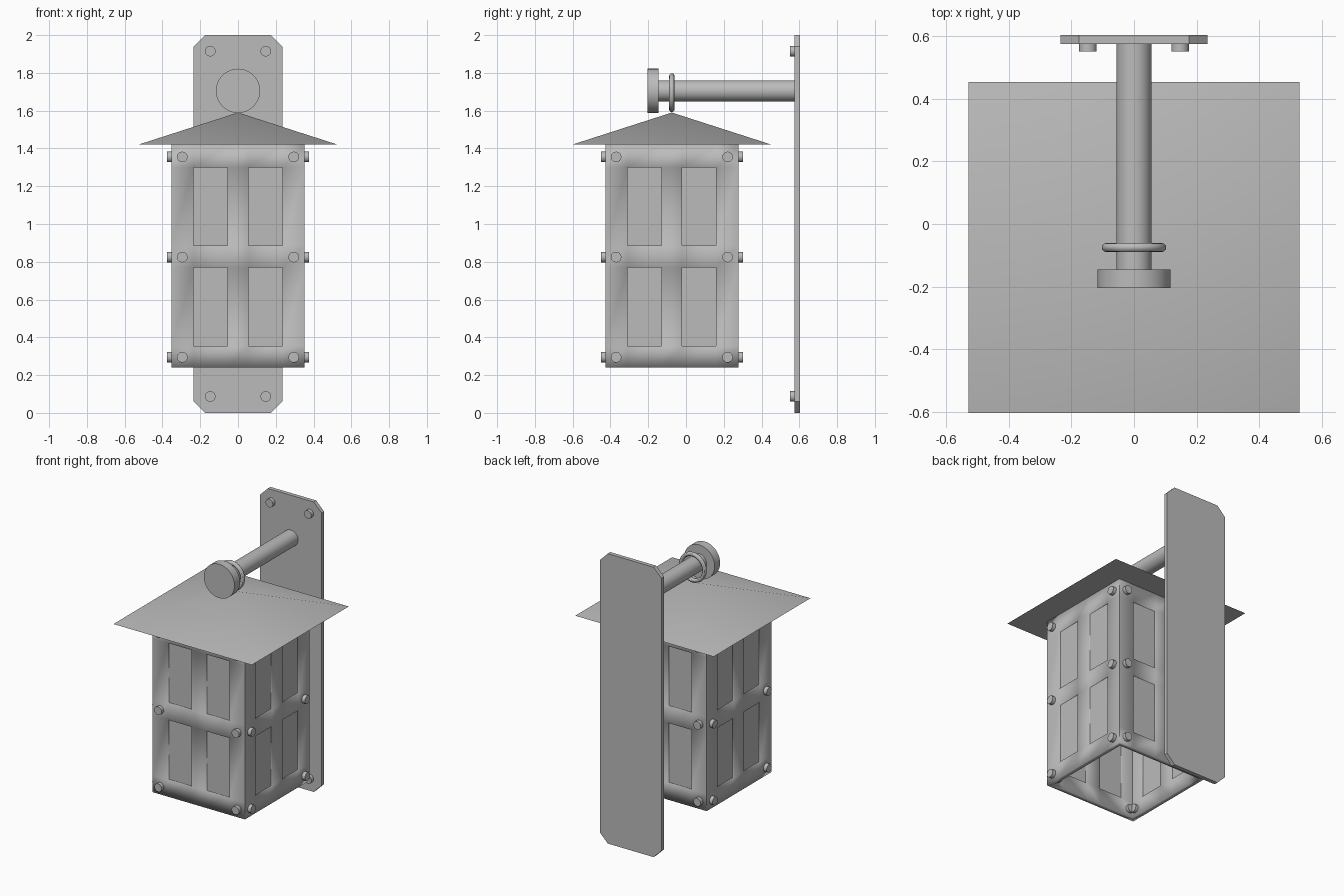
import bpy
import bmesh
from math import pi
from mathutils import Matrix, Vector

if "Cube" in bpy.data.objects:
    bpy.data.objects.remove(bpy.data.objects["Cube"])

GREY = (0.5, 0.5, 0.5, 1)
metal = bpy.data.materials.new("grey metal")
metal.use_nodes = True
metal.diffuse_color = GREY
metal.node_tree.nodes["Principled BSDF"].inputs["Base Color"].default_value = GREY

CY = -0.075               # lantern axis in y
HALF = 0.352              # half width of the lantern body
BOTTOM, TOP = 0.24, 1.42
WALL = 0.03
ARM_Z = 1.705
QUARTERS = [Matrix.Rotation(i * pi / 2, 4, 'Z') for i in range(4)]


def finish(obj):
    """Give the part its material and smooth its round surfaces."""
    obj.data.materials.clear()
    obj.data.materials.append(metal)
    bpy.ops.object.select_all(action='DESELECT')
    obj.select_set(True)
    bpy.context.view_layer.objects.active = obj
    bpy.ops.object.shade_smooth_by_angle()
    return obj


def from_bmesh(name, bm, location=(0, 0, 0)):
    mesh = bpy.data.meshes.new(name)
    bm.to_mesh(mesh)
    bm.free()
    obj = bpy.data.objects.new(name, mesh)
    obj.location = location
    bpy.context.collection.objects.link(obj)
    return finish(obj)


def add_rod(bm, x, z, y0, y1, radius, segments=24, turn=Matrix()):
    """Closed cylinder running along y, then turned about z."""
    place = turn @ Matrix.Translation((x, (y0 + y1) / 2, z)) @ Matrix.Rotation(pi / 2, 4, 'X')
    bmesh.ops.create_cone(bm, cap_ends=True, segments=segments, radius1=radius,
                          radius2=radius, depth=abs(y1 - y0), matrix=place)


def add_box(bm, centre, size, turn=Matrix()):
    place = turn @ Matrix.Translation(centre) @ Matrix.Diagonal((*size, 1))
    bmesh.ops.create_cube(bm, size=1, matrix=place)


# Lantern walls: four gridded sides with the window cells left open
columns = [-HALF, -0.235, -0.055, 0.055, 0.235, HALF]
rows = [BOTTOM, 0.355, 0.77, 0.885, 1.30, TOP]
windows = [(i, j) for i in (1, 3) for j in (1, 3)]
bm = bmesh.new()
for turn in QUARTERS:
    grid = [[bm.verts.new(turn @ Vector((x, -HALF, z))) for z in rows] for x in columns]
    for i in range(5):
        for j in range(5):
            if (i, j) not in windows:
                bm.faces.new((grid[i][j], grid[i + 1][j], grid[i + 1][j + 1], grid[i][j + 1]))
bmesh.ops.remove_doubles(bm, verts=bm.verts, dist=0.0001)
walls = from_bmesh("lantern_walls", bm, (0, CY, 0))
shell = walls.modifiers.new("thickness", 'SOLIDIFY')
shell.thickness = WALL
shell.offset = -1
shell.use_even_offset = True

# Panes set halfway into the wall openings
bm = bmesh.new()
for turn in QUARTERS:
    for i, j in windows:
        x0, x1, z0, z1 = columns[i], columns[i + 1], rows[j], rows[j + 1]
        add_box(bm, ((x0 + x1) / 2, -HALF + WALL / 2, (z0 + z1) / 2),
                (x1 - x0, 0.008, z1 - z0), turn)
from_bmesh("window_panes", bm, (0, CY, 0))

# Rivets passing through the walls
bm = bmesh.new()
for turn in QUARTERS:
    for x in (-0.295, 0.295):
        for z in (0.295, 0.825, 1.355):
            add_rod(bm, x, z, -HALF - 0.024, -HALF + WALL + 0.02, 0.028, turn=turn)
from_bmesh("wall_rivets", bm, (0, CY, 0))

# Low pyramid roof with a flat underside
bm = bmesh.new()
eave, rise = 0.528, 0.17
bmesh.ops.create_cone(bm, cap_ends=True, segments=4, radius1=eave * 2 ** 0.5, radius2=0,
                      depth=rise, matrix=Matrix.Rotation(pi / 4, 4, 'Z'))
bmesh.ops.remove_doubles(bm, verts=bm.verts, dist=0.0001)
from_bmesh("roof", bm, (0, CY, TOP + rise / 2))

# Wall plate with clipped corners
bm = bmesh.new()
w, c, front, back = 0.235, 0.06, 0.575, 0.603
outline = [(-w + c, 0), (w - c, 0), (w, c), (w, 2 - c),
           (w - c, 2), (-w + c, 2), (-w, 2 - c), (-w, c)]
face = bm.faces.new([bm.verts.new((x, front, z)) for x, z in outline])
made = bmesh.ops.extrude_face_region(bm, geom=[face])["geom"]
bmesh.ops.translate(bm, vec=(0, back - front, 0),
                    verts=[v for v in made if isinstance(v, bmesh.types.BMVert)])
bmesh.ops.recalc_face_normals(bm, faces=bm.faces)
from_bmesh("wall_plate", bm)

# Plate bolts
bm = bmesh.new()
for x in (-0.147, 0.147):
    for z in (0.087, 1.915):
        add_rod(bm, x, z, 0.55, 0.58, 0.028)
from_bmesh("plate_bolts", bm)

# Arm and its end cap
bm = bmesh.new()
add_rod(bm, 0, ARM_Z, -0.16, 0.58, 0.056, 32)
from_bmesh("arm", bm)
bm = bmesh.new()
add_rod(bm, 0, ARM_Z, -0.205, -0.145, 0.117, 48)
from_bmesh("arm_end_cap", bm)

# Hanging ring around the arm
bpy.ops.mesh.primitive_torus_add(location=(0, CY, 1.695), rotation=(pi / 2, 0, 0),
                                 major_radius=0.089, minor_radius=0.014,
                                 major_segments=48, minor_segments=12)
ring = bpy.context.object
ring.name = "hanging_ring"
finish(ring)
